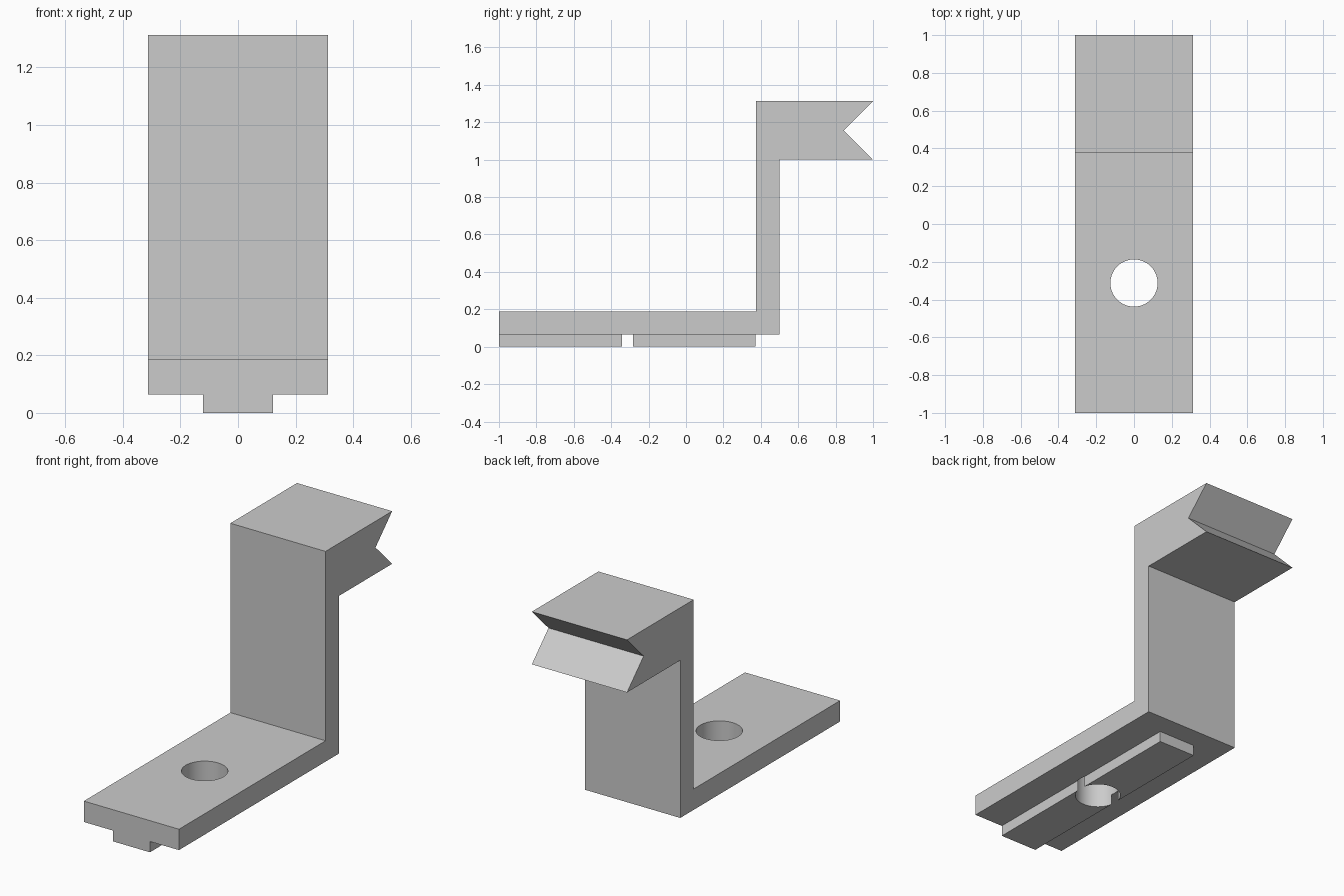
import bpy
import bmesh

if "Cube" in bpy.data.objects:
    bpy.data.objects.remove(bpy.data.objects["Cube"], do_unlink=True)

HALF_WIDTH = 0.3125     # bracket half width
RAIL_HALF = 0.1215      # key rail half width
RAIL_TOP = 0.064        # rail height, also underside of the foot
BASE_TOP = 0.188
WALL_FRONT, WALL_BACK = 0.375, 0.5
HEAD_BOTTOM, TOP = 1.0, 1.3125
NOTCH = (TOP - HEAD_BOTTOM) / 2
HOLE_Y, HOLE_RADIUS = -0.3125, 0.125

grey = bpy.data.materials.new("light grey")
grey.use_nodes = True
colour = (0.6, 0.6, 0.6, 1)
grey.diffuse_color = colour
grey.node_tree.nodes["Principled BSDF"].inputs["Base Color"].default_value = colour


def extrude_profile(name, profile, half):
    """Extrude a closed (y, z) outline across x."""
    bm = bmesh.new()
    face = bm.faces.new([bm.verts.new((-half, y, z)) for y, z in profile])
    out = bmesh.ops.extrude_face_region(bm, geom=[face])
    moved = [v for v in out["geom"] if isinstance(v, bmesh.types.BMVert)]
    bmesh.ops.translate(bm, verts=moved, vec=(2 * half, 0, 0))
    bmesh.ops.recalc_face_normals(bm, faces=bm.faces)
    mesh = bpy.data.meshes.new(name)
    bm.to_mesh(mesh)
    bm.free()
    mesh.materials.append(grey)
    obj = bpy.data.objects.new(name, mesh)
    bpy.context.collection.objects.link(obj)
    return obj


# Foot, upright wall and head with a V notch in its back
bracket = extrude_profile("bracket", [
    (-1, RAIL_TOP), (WALL_BACK, RAIL_TOP), (WALL_BACK, HEAD_BOTTOM),
    (1, HEAD_BOTTOM), (1 - NOTCH, HEAD_BOTTOM + NOTCH), (1, TOP),
    (WALL_FRONT, TOP), (WALL_FRONT, BASE_TOP), (-1, BASE_TOP)], HALF_WIDTH)

# Key rail under the foot
rail = extrude_profile("key_rail", [
    (-1, 0), (0.372, 0), (0.372, RAIL_TOP), (-1, RAIL_TOP)], RAIL_HALF)

# Bolt hole through foot and rail
bpy.ops.mesh.primitive_cylinder_add(vertices=64, radius=HOLE_RADIUS, depth=0.6,
                                    location=(0, HOLE_Y, 0.1))
cutter = bpy.context.object
cutter.name = "hole_cutter"
cutter.hide_render = True
cutter.data.materials.append(grey)

for obj in (bracket, rail):
    bpy.ops.object.select_all(action="DESELECT")
    obj.select_set(True)
    bpy.context.view_layer.objects.active = obj
    cut = obj.modifiers.new("bolt_hole", "BOOLEAN")
    cut.operation = "DIFFERENCE"
    cut.solver = "EXACT"
    cut.object = cutter
    bpy.ops.object.modifier_apply(modifier=cut.name)
    bpy.ops.object.shade_smooth_by_angle(angle=0.5)

bpy.data.objects.remove(cutter, do_unlink=True)
